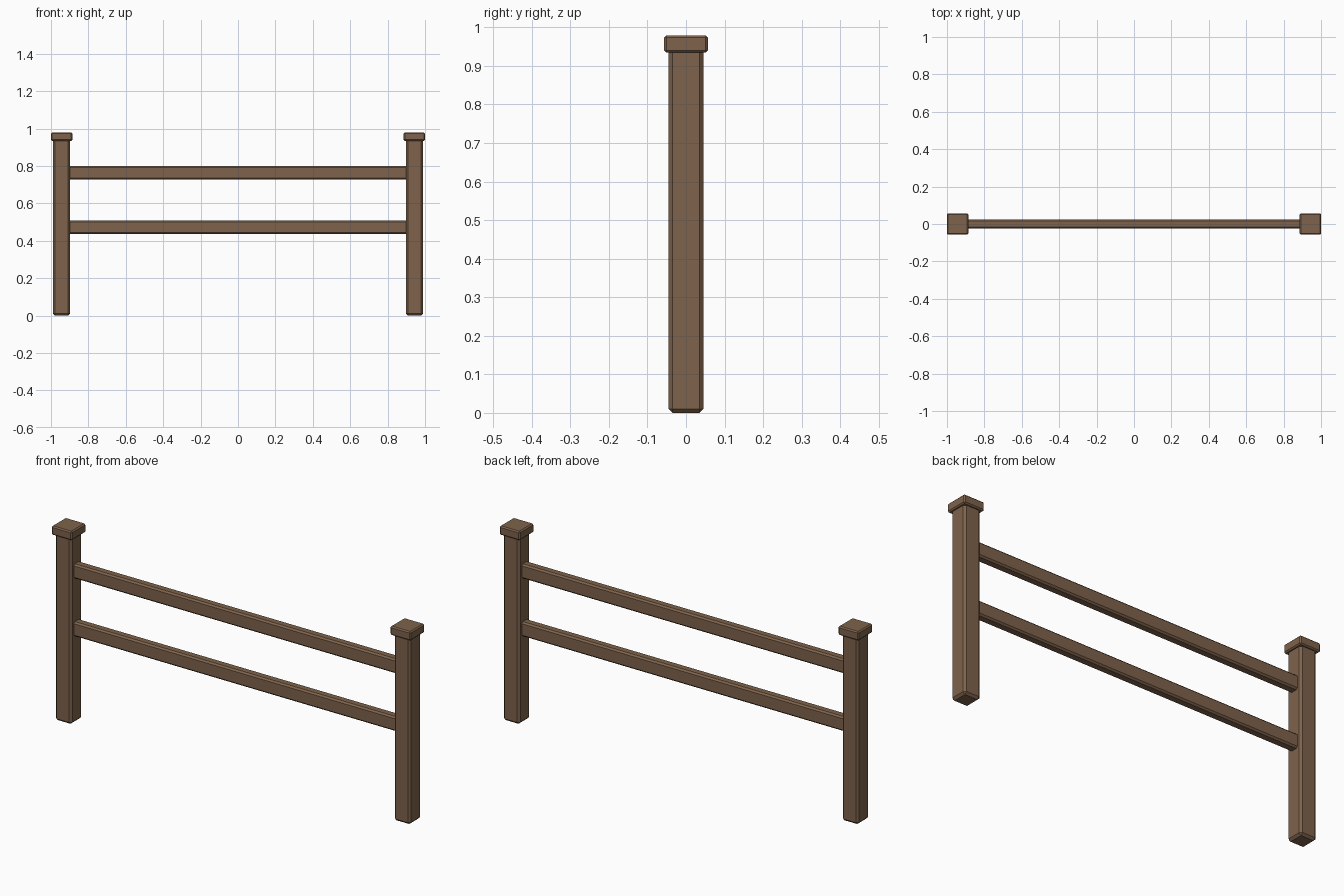
import bpy

if "Cube" in bpy.data.objects:
    bpy.data.objects.remove(bpy.data.objects["Cube"])

wood = bpy.data.materials.new("brown_wood")
wood.diffuse_color = (0.21, 0.125, 0.072, 1)
wood.use_nodes = True
wood.node_tree.nodes["Principled BSDF"].inputs["Base Color"].default_value = wood.diffuse_color


def beam(name, center, size, chamfer):
    """Box with a single flat chamfer on every edge."""
    bpy.ops.mesh.primitive_cube_add(size=1, location=center)
    ob = bpy.context.object
    ob.name = name
    ob.scale = size
    bpy.ops.object.transform_apply(location=False, rotation=False, scale=True)
    bevel = ob.modifiers.new("chamfer", 'BEVEL')
    bevel.width = chamfer
    bevel.segments = 1
    ob.data.materials.append(wood)
    return ob


POST_X = 0.943

# Posts with caps, one at each end
for side, sx in (("left", -1), ("right", 1)):
    beam(f"{side}_post", (sx * POST_X, 0, 0.4725), (0.091, 0.091, 0.945), 0.0105)
    beam(f"{side}_post_cap", (sx * POST_X, 0, 0.957), (0.114, 0.114, 0.045), 0.006)

# Two horizontal rails, tucked into the posts
for name, z in (("lower_rail", 0.473), ("upper_rail", 0.764)):
    beam(name, (0, 0, z), (1.82, 0.046, 0.073), 0.008)
